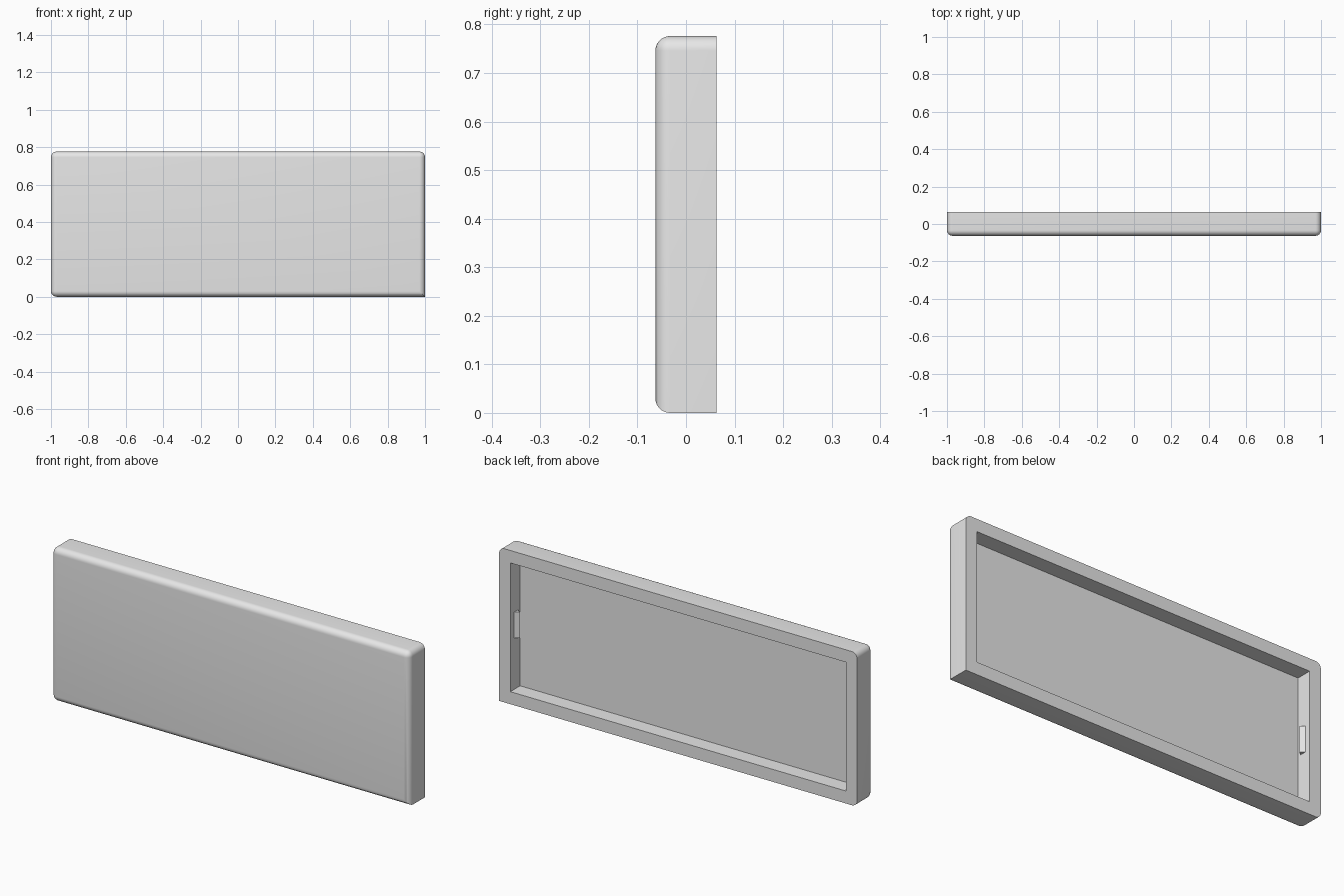
import bpy, bmesh, math

# Remove the default cube
cube = bpy.data.objects.get("Cube")
if cube:
    bpy.data.objects.remove(cube, do_unlink=True)

W, D, H = 2.0, 0.126, 0.776      # outer size of the cover
WALL, DEPTH, R = 0.063, 0.078, 0.03

grey = bpy.data.materials.new("light_grey")
grey.use_nodes = True
grey.diffuse_color = (0.8, 0.8, 0.8, 1)
grey.node_tree.nodes["Principled BSDF"].inputs["Base Color"].default_value = grey.diffuse_color


def make_object(name, bm):
    bmesh.ops.recalc_face_normals(bm, faces=bm.faces)
    mesh = bpy.data.meshes.new(name)
    bm.to_mesh(mesh)
    bm.free()
    mesh.materials.append(grey)
    obj = bpy.data.objects.new(name, mesh)
    bpy.context.collection.objects.link(obj)
    return obj


def box(size, centre):
    bm = bmesh.new()
    bmesh.ops.create_cube(bm, size=1)
    bmesh.ops.scale(bm, vec=size, verts=bm.verts)
    bmesh.ops.translate(bm, vec=centre, verts=bm.verts)
    return bm


# Cover shell: round the front rim and every depth edge but the lower left one
bm = box((W, D, H), (0, 0, H / 2))
rounded = []
for e in bm.edges:
    a, b = (v.co for v in e.verts)
    front_rim = a.y < 0 and b.y < 0
    depth_edge = abs(a.y - b.y) > D / 2
    square_corner = a.x > 0 and a.z < H / 2
    if front_rim or (depth_edge and not square_corner):
        rounded.append(e)
bmesh.ops.bevel(bm, geom=rounded, offset=R, segments=8, profile=0.5, affect='EDGES')
cover = make_object("cover_shell", bm)

# Recess cut into the back
cutter = make_object("recess_cutter", box((W - 2 * WALL, 2 * DEPTH, H - 2 * WALL), (0, D / 2, H / 2)))
cutter.hide_render = True
mod = cover.modifiers.new("recess", 'BOOLEAN')
mod.operation = 'DIFFERENCE'
mod.solver = 'EXACT'
mod.object = cutter
bpy.ops.object.select_all(action='DESELECT')
cover.select_set(True)
bpy.context.view_layer.objects.active = cover
bpy.ops.object.modifier_apply(modifier=mod.name)
bpy.data.objects.remove(cutter, do_unlink=True)
bpy.ops.object.shade_smooth_by_angle(angle=math.radians(30))

# Snap ridges: triangular prisms on the two end walls of the recess
CLIP_H = 0.13
for name, side in (("left_snap_ridge", 1), ("right_snap_ridge", -1)):
    wall_x = W / 2 - WALL
    profile = [(wall_x, 0.034), (wall_x - 0.021, 0.018), (wall_x, 0.002)]
    bm = bmesh.new()
    face = bm.faces.new([bm.verts.new((side * x, y, (H - CLIP_H) / 2)) for x, y in profile])
    top = bmesh.ops.extrude_face_region(bm, geom=[face])["geom"]
    bmesh.ops.translate(bm, vec=(0, 0, CLIP_H),
                        verts=[g for g in top if isinstance(g, bmesh.types.BMVert)])
    make_object(name, bm)
